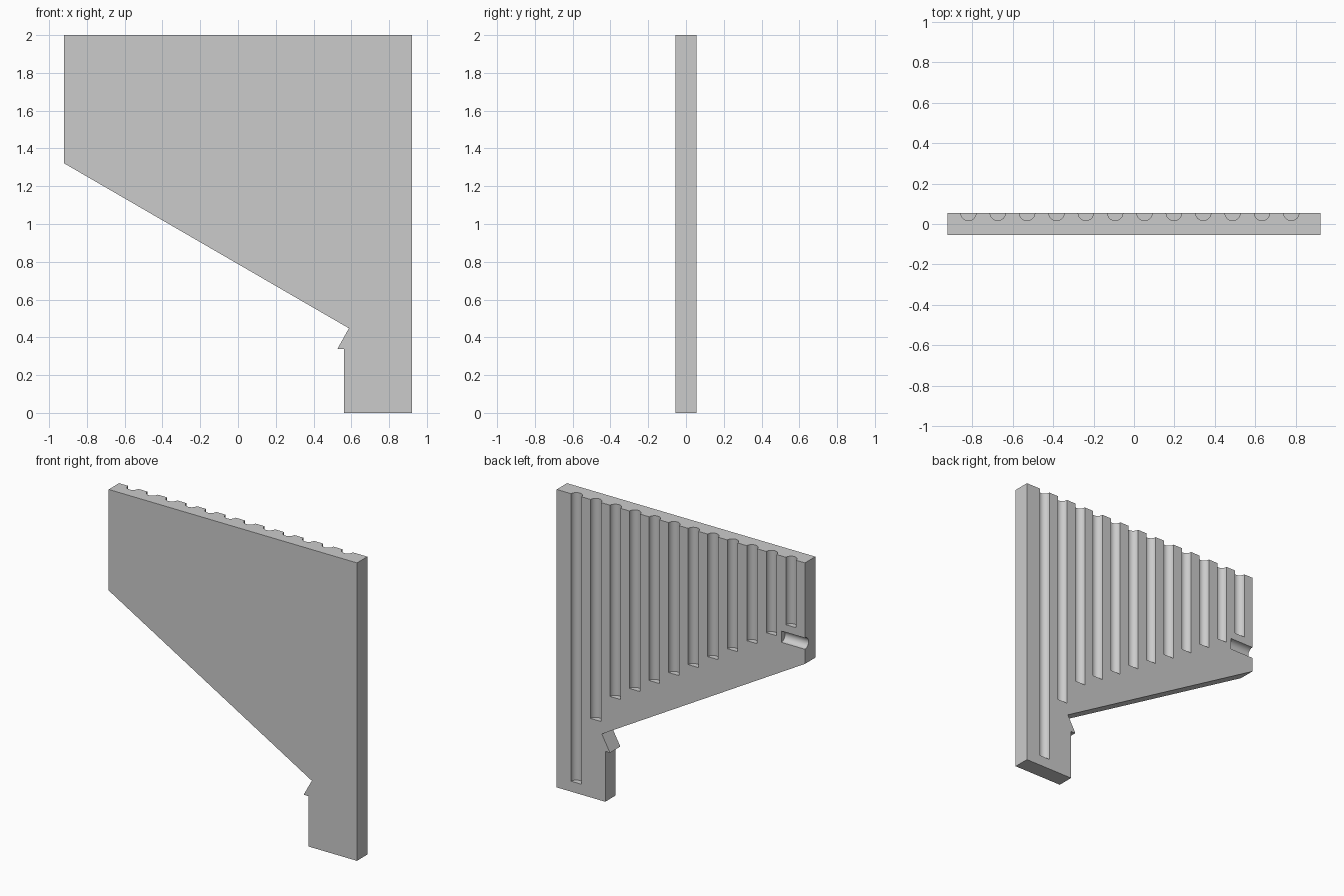
import bpy, bmesh
from math import pi
from mathutils import Matrix, Vector

cube = bpy.data.objects.get("Cube")
if cube:
    bpy.data.objects.remove(cube, do_unlink=True)

grey = bpy.data.materials.new("plain grey")
grey.use_nodes = True
colour = (0.6, 0.6, 0.6, 1)
grey.diffuse_color = colour
grey.node_tree.nodes["Principled BSDF"].inputs["Base Color"].default_value = colour

HALF_W, HALF_T, HEIGHT, R = 0.922, 0.055, 2.0, 0.038


def add_object(name, bm):
    bmesh.ops.recalc_face_normals(bm, faces=bm.faces)
    mesh = bpy.data.meshes.new(name)
    bm.to_mesh(mesh)
    bm.free()
    mesh.materials.append(grey)
    obj = bpy.data.objects.new(name, mesh)
    bpy.context.collection.objects.link(obj)
    return obj


def add_rod(bm, start, end):
    """Cylinder of the groove radius between two points."""
    a, b = Vector(start), Vector(end)
    turn = (b - a).to_track_quat('Z', 'Y').to_matrix().to_4x4()
    bmesh.ops.create_cone(bm, cap_ends=True, segments=48, radius1=R, radius2=R,
                          depth=(b - a).length,
                          matrix=Matrix.Translation((a + b) / 2) @ turn)


# Flat panel with a sloping lower edge, a small hook and a foot
outline = [(-HALF_W, HEIGHT), (-HALF_W, 1.322), (0.587, 0.448), (0.526, 0.338),
           (0.561, 0.338), (0.561, 0), (HALF_W, 0), (HALF_W, HEIGHT)]
bm = bmesh.new()
face = bm.faces.new([bm.verts.new((x, -HALF_T, z)) for x, z in outline])
side = bmesh.ops.extrude_face_region(bm, geom=[face])["geom"]
bmesh.ops.translate(bm, vec=(0, 2 * HALF_T, 0),
                    verts=[v for v in side if isinstance(v, bmesh.types.BMVert)])
panel = add_object("grooved_panel", bm)

# Round grooves in the back: ten follow the slope, two run down towards the foot
bm = bmesh.new()
for i in range(12):
    bottom = 1.547 - 0.0923 * i
    if i == 10:
        bottom = 0.53
    elif i == 11:
        bottom = 0.07
    x = -0.818 + 0.145 * i
    add_rod(bm, (x, HALF_T, bottom), (x, HALF_T, HEIGHT + 0.1))

# Short sideways groove open to the right edge
add_rod(bm, (-HALF_W - 0.1, HALF_T, 1.458), (-0.747, HALF_T, 1.458))
cutter = add_object("groove_cutter", bm)
cutter.hide_render = True

# Cut the grooves, then drop the helper
cut = panel.modifiers.new("grooves", 'BOOLEAN')
cut.operation, cut.solver, cut.object = 'DIFFERENCE', 'EXACT', cutter
bpy.ops.object.select_all(action='DESELECT')
bpy.context.view_layer.objects.active = panel
panel.select_set(True)
bpy.ops.object.modifier_apply(modifier=cut.name)
bpy.data.objects.remove(cutter, do_unlink=True)
bpy.ops.object.shade_smooth_by_angle(angle=pi / 6)
